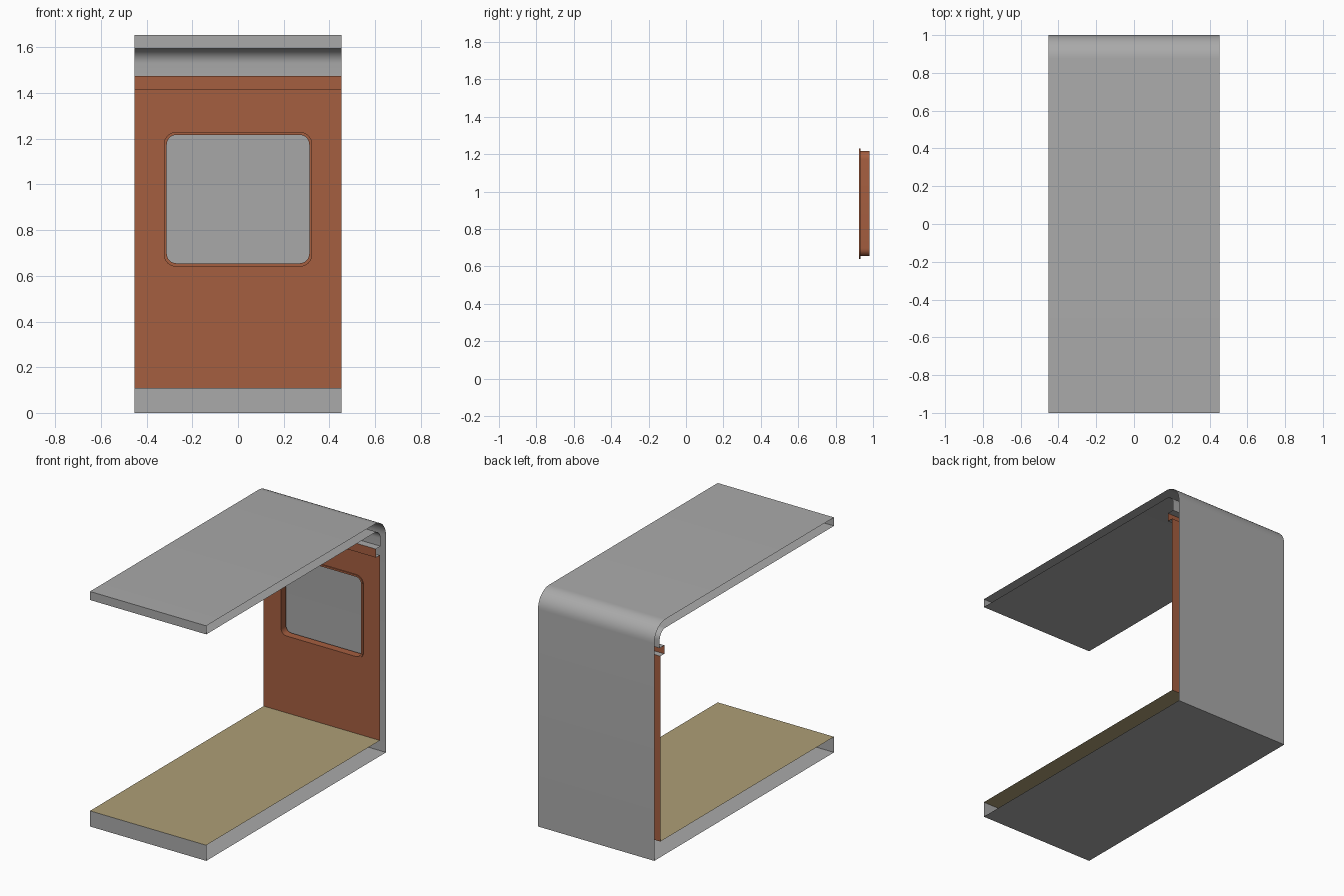
import bpy, bmesh, math

if "Cube" in bpy.data.objects:
    bpy.data.objects.remove(bpy.data.objects["Cube"])

HALF = 0.453      # half the section's width
WALL_Y = 0.932    # inner wall plane


def material(name, rgb):
    m = bpy.data.materials.new(name)
    m.diffuse_color = (*rgb, 1)
    m.use_nodes = True
    m.node_tree.nodes["Principled BSDF"].inputs["Base Color"].default_value = m.diffuse_color
    return m


GREY = material("grey panel", (0.40, 0.40, 0.40))
RUST = material("rust orange wall", (0.378, 0.113, 0.051))
TAN = material("tan floor", (0.42, 0.342, 0.183))


def finish(name, bm, mat):
    me = bpy.data.meshes.new(name)
    bm.to_mesh(me)
    bm.free()
    me.materials.append(mat)
    ob = bpy.data.objects.new(name, me)
    bpy.context.collection.objects.link(ob)
    bpy.ops.object.select_all(action='DESELECT')
    bpy.context.view_layer.objects.active = ob
    ob.select_set(True)
    bpy.ops.object.shade_smooth_by_angle(angle=math.radians(30))
    return ob


def strip(name, path, mat):
    """Extrude an open (y, z) path across the full width."""
    bm = bmesh.new()
    rows = [[bm.verts.new((x, y, z)) for x in (-HALF, HALF)] for y, z in path]
    for a, b in zip(rows, rows[1:]):
        bm.faces.new((a[0], a[1], b[1], b[0]))
    return finish(name, bm, mat)


def arc(cy, cz, r, a0, a1, n=10):
    return [(cy + r * math.cos(math.radians(a0 + (a1 - a0) * i / n)),
             cz + r * math.sin(math.radians(a0 + (a1 - a0) * i / n))) for i in range(n + 1)]


def rounded(hw, z0, z1, r):
    """Rounded rectangle outline in (x, z)."""
    pts = []
    for cx, cz, a in ((hw - r, z1 - r, 0), (-hw + r, z1 - r, 90),
                      (-hw + r, z0 + r, 180), (hw - r, z0 + r, 270)):
        pts += arc(cx, cz, r, a, a + 90, 8)
    return pts


# Outer skin: roof lip, roof, rounded eave, back, underside, floor edge
strip("outer_shell", [(-1, 1.595), (-1, 1.655)] + arc(0.875, 1.53, 0.125, 90, 0)
      + [(1, 0), (-1, 0), (-1, 0.11)], GREY)
strip("floor", [(-1, 0.11), (WALL_Y, 0.11)], TAN)

# Ledge above the wall, and ceiling with rounded cove
strip("ledge_underside", [(WALL_Y, 1.415), (0.887, 1.415)], GREY)
strip("ledge_front", [(0.887, 1.415), (0.887, 1.475)], RUST)
strip("ceiling", [(0.887, 1.475), (0.94, 1.475)] + arc(0.875, 1.53, 0.065, 0, 90)
      + [(-1, 1.595)], GREY)

# Inner wall with a window opening
OUTER = rounded(0.325, 0.64, 1.23, 0.055)
INNER = rounded(0.312, 0.655, 1.217, 0.042)
bm = bmesh.new()
for outline in ([(-HALF, 0.11), (HALF, 0.11), (HALF, 1.415), (-HALF, 1.415)], INNER):
    vs = [bm.verts.new((x, WALL_Y, z)) for x, z in outline]
    for i, v in enumerate(vs):
        bm.edges.new((v, vs[i - 1]))
bmesh.ops.triangle_fill(bm, edges=bm.edges[:], use_beauty=True, normal=(0, -1, 0))
for f in bm.faces:
    f.normal_update()
    if f.normal.y > 0:
        f.normal_flip()
finish("inner_wall", bm, RUST)

# Window frame: thin flange on the wall plus a deep reveal
bm = bmesh.new()
loops = [[bm.verts.new((x, y, z)) for x, z in pts]
         for pts, y in ((OUTER, WALL_Y), (OUTER, 0.925), (INNER, 0.925), (INNER, 0.98))]
n = len(OUTER)
for a, b in zip(loops, loops[1:]):
    for i in range(n):
        j = (i + 1) % n
        bm.faces.new((a[i], b[i], b[j], a[j]))
bm.normal_update()
if sum(f.normal.y for f in bm.faces) > 0:
    bmesh.ops.reverse_faces(bm, faces=bm.faces[:])
finish("window_frame", bm, RUST)
